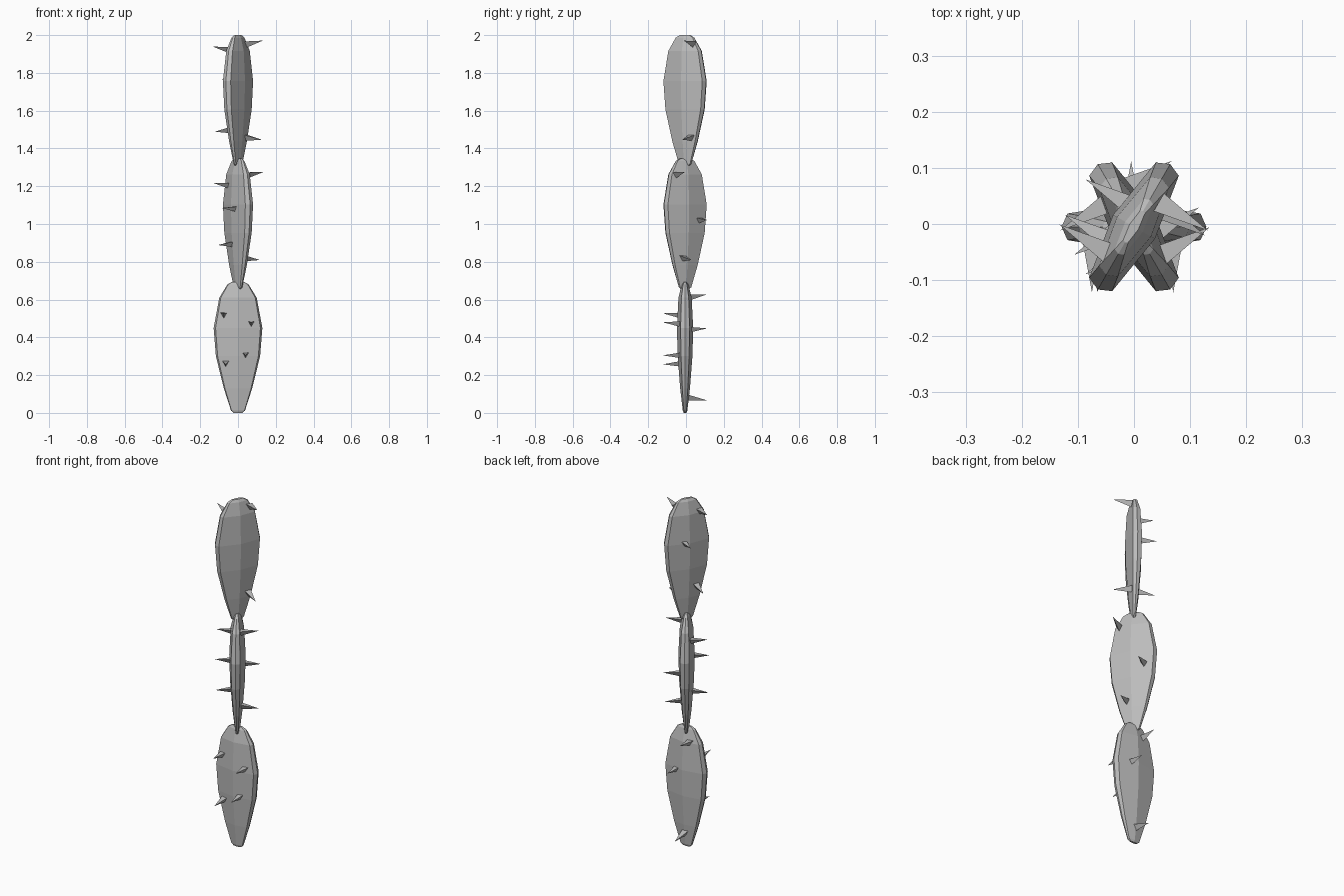
import bpy, bmesh, math
from mathutils import Vector, Matrix

old = bpy.data.objects.get("Cube")
if old:
    bpy.data.objects.remove(old, do_unlink=True)

grey = bpy.data.materials.new("plain_grey")
grey.use_nodes = True
grey.diffuse_color = (0.5, 0.5, 0.5, 1)
grey.node_tree.nodes["Principled BSDF"].inputs["Base Color"].default_value = (0.5, 0.5, 0.5, 1)

PITCH = 0.653    # height step between pads
Y_SHIFT = -0.005

# Pad outline: height, half width, half thickness
RINGS = [(0.0, 0.022, 0.007), (0.012, 0.037, 0.012), (0.13, 0.075, 0.026),
         (0.30, 0.117, 0.039), (0.45, 0.129, 0.043), (0.61, 0.099, 0.035),
         (0.68, 0.056, 0.018), (0.694, 0.032, 0.009)]
# Cross-section as fractions of half width and half thickness
SECTION = [(1, 0), (0.92, 0.55), (0, 1), (-0.92, 0.55),
           (-1, 0), (-0.92, -0.55), (0, -1), (0.92, -0.55)]


def finish(bm, name, matrix):
    bmesh.ops.recalc_face_normals(bm, faces=bm.faces)
    mesh = bpy.data.meshes.new(name)
    bm.to_mesh(mesh)
    bm.free()
    mesh.materials.append(grey)
    obj = bpy.data.objects.new(name, mesh)
    obj.matrix_world = matrix
    bpy.context.collection.objects.link(obj)


def make_pad(name, matrix):
    bm = bmesh.new()
    loops = [[bm.verts.new((w * a, t * b, z)) for a, b in SECTION] for z, w, t in RINGS]
    for low, high in zip(loops, loops[1:]):
        for i in range(len(SECTION)):
            j = (i + 1) % len(SECTION)
            bm.faces.new((low[i], low[j], high[j], high[i]))
    bm.faces.new(loops[0])
    bm.faces.new(loops[-1])
    finish(bm, name, matrix)


def make_spine(name, matrix, side, s, z):
    """Three-sided spine leaving one face of a pad; tilts with the pad's slope."""
    base = Vector((s, side * 0.018, z))
    tip = Vector((s, side * 0.117, z + (z - 0.4) * 0.06))
    axis = tip - base
    bm = bmesh.new()
    bmesh.ops.create_cone(bm, segments=3, radius1=0.021, radius2=0, cap_ends=True,
                          depth=axis.length)
    # Turn one corner of the base downward
    across = Vector((1, 0, 0))
    up = axis.normalized().cross(across)
    if up.z > 0:
        across, up = -across, -up
    frame = Matrix((across, up, axis.normalized())).transposed().to_4x4()
    place = Matrix.Translation((base + tip) / 2) @ frame
    bm.transform(place)
    finish(bm, name, matrix)


# Each pad: turn in degrees, then spines as (face side, sideways, height)
PADS = [
    ("lower", 0, [(-1, -0.075, 0.52), (-1, 0.07, 0.475), (-1, 0.04, 0.31), (-1, -0.065, 0.265),
                  (1, -0.04, 0.615), (1, 0.04, 0.445), (1, -0.005, 0.085)]),
    ("middle", 120, [(-1, -0.068, 0.61), (-1, 0.068, 0.37), (-1, -0.028, 0.17),
                     (1, 0.06, 0.555), (1, -0.03, 0.43), (1, 0.01, 0.245)]),
    ("upper", 60, [(-1, 0.06, 0.65), (-1, 0.05, 0.155),
                   (1, -0.063, 0.62), (1, 0.03, 0.455), (1, -0.043, 0.195)]),
]
for level, (name, turn, spines) in enumerate(PADS):
    matrix = Matrix.Translation((0, Y_SHIFT, level * PITCH)) @ Matrix.Rotation(math.radians(turn), 4, "Z")
    make_pad(name + "_pad", matrix)
    for n, (side, s, z) in enumerate(spines, 1):
        make_spine(f"{name}_spine_{n}", matrix, side, s, z)
